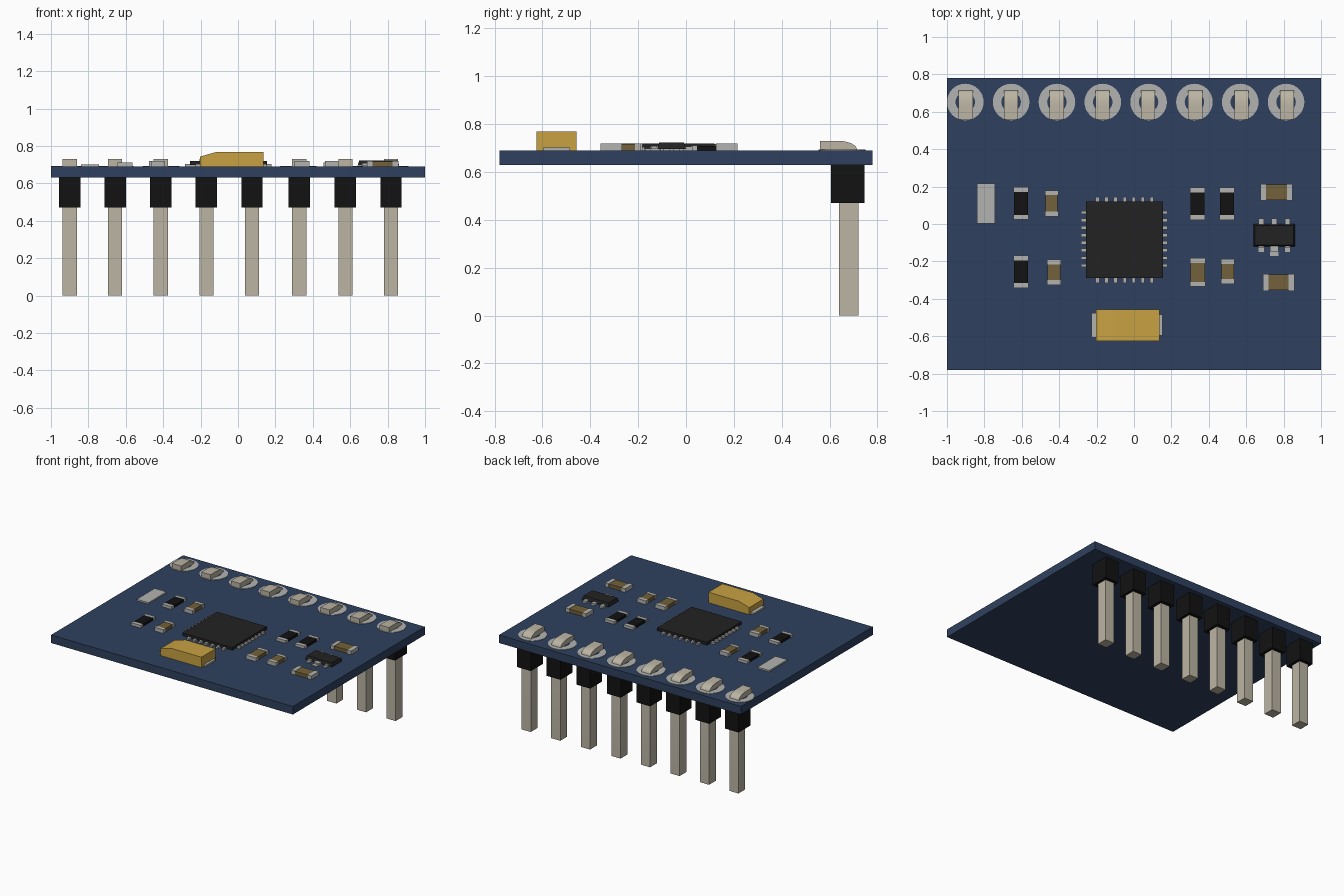
import bpy, bmesh, math
from mathutils import Vector

if "Cube" in bpy.data.objects:
    bpy.data.objects.remove(bpy.data.objects["Cube"])


def material(name, rgb):
    m = bpy.data.materials.new(name)
    m.diffuse_color = (*rgb, 1)
    m.use_nodes = True
    m.node_tree.nodes["Principled BSDF"].inputs["Base Color"].default_value = m.diffuse_color
    return m


NAVY = material("board_blue", (0.028, 0.053, 0.114))
BLACK = material("black_plastic", (0.006, 0.006, 0.006))
CHIP = material("chip_grey", (0.016, 0.016, 0.016))
SILVER = material("solder_silver", (0.45, 0.45, 0.44))
PIN = material("pin_metal", (0.50, 0.46, 0.37))
BROWN = material("ceramic_brown", (0.17, 0.12, 0.042))
YELLOW = material("tantalum_yellow", (0.58, 0.36, 0.055))

TOP = 0.69  # board surface


def finish(name, bm, mat):
    bmesh.ops.recalc_face_normals(bm, faces=bm.faces)
    me = bpy.data.meshes.new(name)
    bm.to_mesh(me)
    bm.free()
    me.materials.append(mat)
    ob = bpy.data.objects.new(name, me)
    bpy.context.collection.objects.link(ob)
    return ob


def boxes(name, spans, mat, taper=0.0):
    """One object of boxes, each (x0, x1, y0, y1, z0, z1); taper insets the top."""
    bm = bmesh.new()
    for x0, x1, y0, y1, z0, z1 in spans:
        verts = bmesh.ops.create_cube(bm, size=1)["verts"]
        for v in verts:
            t = taper if v.co.z > 0 else 0
            v.co = Vector(((x0 + x1) / 2 + v.co.x * (x1 - x0 - 2 * t),
                           (y0 + y1) / 2 + v.co.y * (y1 - y0 - 2 * t),
                           (z0 + z1) / 2 + v.co.z * (z1 - z0)))
    return finish(name, bm, mat)


def extrude(name, points, depth, mat):
    """Extrude a closed outline of 3D points along a vector."""
    bm = bmesh.new()
    face = bm.faces.new([bm.verts.new(p) for p in points])
    new = bmesh.ops.extrude_face_region(bm, geom=[face])["geom"]
    bmesh.ops.translate(bm, vec=depth,
                        verts=[v for v in new if isinstance(v, bmesh.types.BMVert)])
    bm.faces.ensure_lookup_table()
    if len(bm.faces) == len(points) + 1:  # keep the starting cap
        bm.faces.new([v for v in bm.verts][:len(points)])
    return finish(name, bm, mat)


def smooth(ob):
    bpy.ops.object.select_all(action='DESELECT')
    ob.select_set(True)
    bpy.context.view_layer.objects.active = ob
    bpy.ops.object.shade_smooth_by_angle(angle=math.radians(35))


def ring(name, x, y, r_in, r_out, z0, z1, mat, n=32):
    bm = bmesh.new()
    section = [(r_in, z0), (r_out, z0), (r_out, z1), (r_in, z1)]
    loops = [[bm.verts.new((x + r * math.cos(2 * math.pi * i / n),
                            y + r * math.sin(2 * math.pi * i / n), z))
              for r, z in section] for i in range(n)]
    for i in range(n):
        a, b = loops[i], loops[(i + 1) % n]
        for j in range(4):
            k = (j + 1) % 4
            bm.faces.new((a[j], b[j], b[k], a[k]))
    smooth(finish(name, bm, mat))


# Circuit board
boxes("circuit_board", [(-1, 1, -0.78, 0.78, 0.63, TOP)], NAVY)

# Header: plastic spacers, bent pins and solder rings
bend = [(0.635 + 0.08 * math.sin(a), 0.692 + 0.038 * math.cos(a))
        for a in (math.radians(90 - 15 * i) for i in range(7))]
profile = [(0.64, 0), (0.72, 0), (0.72, 0.66)] + bend + [(0.56, 0.73), (0.56, TOP), (0.64, TOP)]
for i, x in enumerate((-0.90, -0.657, -0.413, -0.169, 0.075, 0.328, 0.574, 0.818)):
    boxes(f"pin_spacer_{i}", [(x - 0.057, x + 0.057, 0.605, 0.745, 0.47, 0.63)], BLACK)
    pin = extrude(f"header_pin_{i}", [(x - 0.038, y, z) for y, z in profile], (0.076, 0, 0), PIN)
    smooth(pin)
    ring(f"solder_ring_{i}", -0.902 + 0.245 * i, 0.652, 0.052, 0.098, TOP - 0.005, TOP + 0.003, SILVER)

# Main chip with leads on four sides
boxes("main_chip", [(-0.257, 0.155, -0.29, 0.12, 0.697, 0.718)], CHIP)
leads = []
for i in range(7):
    x = -0.195 + 0.0483 * i
    leads.append((x - 0.01, x + 0.01, -0.315, 0.145, TOP, 0.704))
for i in range(8):
    y = -0.222 + 0.0405 * i
    leads.append((-0.284, 0.178, y - 0.009, y + 0.009, TOP, 0.704))
boxes("main_chip_leads", leads, SILVER)


# Small two-ended components
def two_ended(name, x0, x1, y0, y1, h, mat):
    z = TOP + h
    if x1 - x0 > y1 - y0:
        e = 0.03
        ends = [(x0, x0 + e, y0, y1, TOP, z), (x1 - e, x1, y0, y1, TOP, z)]
        body = (x0 + e, x1 - e, y0 + 0.003, y1 - 0.003, TOP, z - 0.002)
    else:
        e = 0.026
        ends = [(x0, x1, y0, y0 + e, TOP, z), (x0, x1, y1 - e, y1, TOP, z)]
        body = (x0 + 0.003, x1 - 0.003, y0 + e, y1 - e, TOP, z - 0.002)
    boxes(name + "_body", [body], mat)
    boxes(name + "_ends", ends, SILVER)


for i, (x, y) in enumerate(((-0.605, 0.11), (-0.605, -0.255), (0.34, 0.108), (0.497, 0.108))):
    two_ended(f"resistor_{i}", x - 0.04, x + 0.04, y - 0.087, y + 0.087, 0.02, BLACK)
capacitors = [(-0.475, -0.405, 0.04, 0.18), (-0.465, -0.39, -0.325, -0.19),
              (0.30, 0.382, -0.335, -0.182), (0.464, 0.537, -0.32, -0.188),
              (0.677, 0.848, 0.125, 0.215), (0.69, 0.857, -0.357, -0.268)]
for i, c in enumerate(capacitors):
    two_ended(f"capacitor_{i}", *c, 0.028, BROWN)

# Bare light pad
boxes("indicator_pad", [(-0.84, -0.743, 0.003, 0.216, TOP, 0.701)], SILVER)

# Voltage regulator
boxes("regulator_body", [(0.64, 0.862, -0.12, 0.0, 0.696, 0.722)], CHIP, taper=0.008)
reg_leads = []
for x, w in ((0.68, 0.014), (0.75, 0.022), (0.82, 0.014)):
    low = -0.172 if w > 0.02 else -0.15
    reg_leads += [(x - w, x + w, low, low + 0.03, TOP, 0.698),
                  (x - w, x + w, low + 0.025, -0.11, TOP, 0.708),
                  (x - 0.014, x + 0.014, -0.01, 0.03, TOP, 0.706)]
boxes("regulator_leads", reg_leads, SILVER)

# Large tantalum capacitor with sloped end
outline = [(-0.202, TOP), (-0.202, 0.743), (-0.115, 0.768), (0.135, 0.768), (0.135, TOP)]
extrude("tantalum_capacitor", [(x, -0.625, z) for x, z in outline], (0, 0.167, 0), YELLOW)
boxes("tantalum_terminals", [(-0.228, -0.19, -0.607, -0.476, TOP, 0.702),
                             (0.12, 0.152, -0.597, -0.484, TOP, 0.702)], SILVER)
